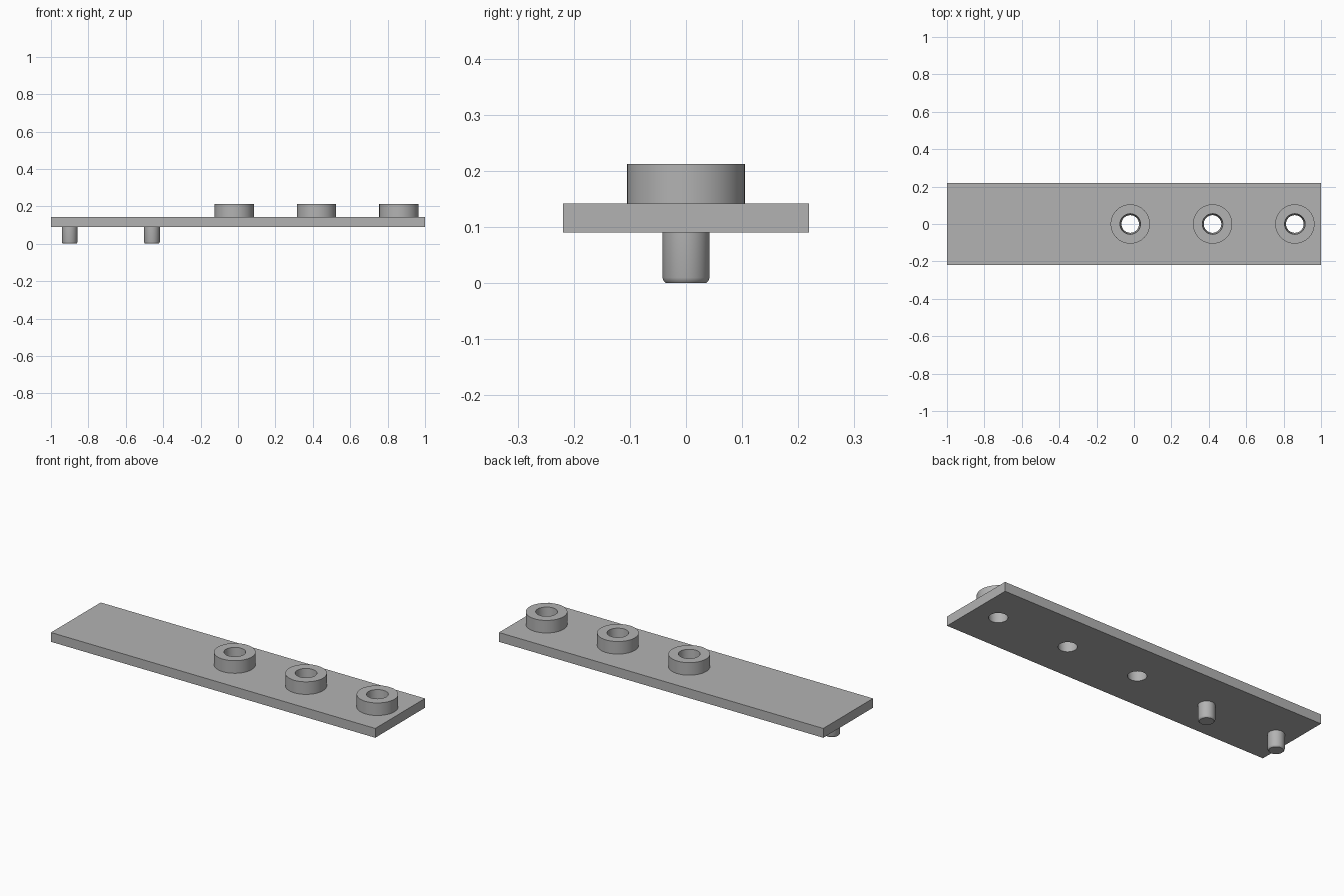
import bpy
import bmesh
import math

cube = bpy.data.objects.get("Cube")
if cube:
    bpy.data.objects.remove(cube)

LENGTH, DEPTH = 2.0, 0.438
PLATE_BOTTOM, PLATE_TOP, BOSS_TOP = 0.09, 0.142, 0.212
BOSS_X = (-0.02, 0.42, 0.86)
PEG_X = (-0.9, -0.46)
BOSS_R, PEG_R = 0.105, 0.042
HOLE_TOP_R, HOLE_BOTTOM_R = 0.055, 0.047
SIDES = 64

grey = bpy.data.materials.new("mid grey")
grey.use_nodes = True
colour = (0.45, 0.45, 0.45, 1)
grey.diffuse_color = colour
grey.node_tree.nodes["Principled BSDF"].inputs["Base Color"].default_value = colour


def finish(name, bm):
    """Turn a bmesh into a grey object."""
    bmesh.ops.recalc_face_normals(bm, faces=bm.faces)
    mesh = bpy.data.meshes.new(name)
    bm.to_mesh(mesh)
    bm.free()
    mesh.materials.append(grey)
    obj = bpy.data.objects.new(name, mesh)
    bpy.context.collection.objects.link(obj)
    return obj


def lathe(name, x, profile, closed=False):
    """Spin a (radius, height) profile around a vertical axis at x."""
    bm = bmesh.new()
    verts = [bm.verts.new((r, 0, z)) for r, z in profile]
    edges = [bm.edges.new(pair) for pair in zip(verts, verts[1:])]
    if closed:
        edges.append(bm.edges.new((verts[-1], verts[0])))
    bmesh.ops.spin(bm, geom=verts + edges, cent=(0, 0, 0), axis=(0, 0, 1),
                   angle=math.tau, steps=SIDES, use_duplicate=False)
    bmesh.ops.remove_doubles(bm, verts=bm.verts, dist=0.0001)
    bmesh.ops.translate(bm, verts=bm.verts, vec=(x, 0, 0))
    return finish(name, bm)


def smooth(obj):
    bpy.ops.object.select_all(action='DESELECT')
    obj.select_set(True)
    bpy.context.view_layer.objects.active = obj
    bpy.ops.object.shade_smooth_by_angle(angle=math.radians(30))


# Flat base plate
bm = bmesh.new()
bmesh.ops.create_cube(bm, size=1)
bmesh.ops.scale(bm, verts=bm.verts, vec=(LENGTH, DEPTH, PLATE_TOP - PLATE_BOTTOM))
bmesh.ops.translate(bm, verts=bm.verts, vec=(0, 0, (PLATE_TOP + PLATE_BOTTOM) / 2))
plate = finish("base_plate", bm)

# Tapered holes run through each boss and the plate
taper = (HOLE_TOP_R - HOLE_BOTTOM_R) / (BOSS_TOP - PLATE_BOTTOM)


def hole_radius(z):
    return HOLE_BOTTOM_R + taper * (z - PLATE_BOTTOM)


for i, x in enumerate(BOSS_X, 1):
    low, high = PLATE_BOTTOM - 0.02, BOSS_TOP + 0.02
    cutter = lathe(f"hole_cutter_{i}", x, [(0, low), (hole_radius(low), low),
                                           (hole_radius(high), high), (0, high)])
    cutter.hide_render = True
    cut = plate.modifiers.new("hole", 'BOOLEAN')
    cut.operation = 'DIFFERENCE'
    cut.solver = 'EXACT'
    cut.object = cutter
    bpy.ops.object.select_all(action='DESELECT')
    bpy.context.view_layer.objects.active = plate
    plate.select_set(True)
    bpy.ops.object.modifier_apply(modifier=cut.name)
    bpy.data.objects.remove(cutter)
smooth(plate)

# Raised ring bosses
for i, x in enumerate(BOSS_X, 1):
    smooth(lathe(f"ring_boss_{i}", x, [
        (hole_radius(PLATE_TOP), PLATE_TOP), (BOSS_R, PLATE_TOP),
        (BOSS_R, BOSS_TOP), (HOLE_TOP_R, BOSS_TOP)], closed=True))

# Locating pegs with a chamfered tip
for i, x in enumerate(PEG_X, 1):
    smooth(lathe(f"locating_peg_{i}", x, [
        (0, 0), (PEG_R - 0.006, 0), (PEG_R - 0.002, 0.004),
        (PEG_R, 0.01), (PEG_R, PLATE_BOTTOM + 0.01), (0, PLATE_BOTTOM + 0.01)]))
